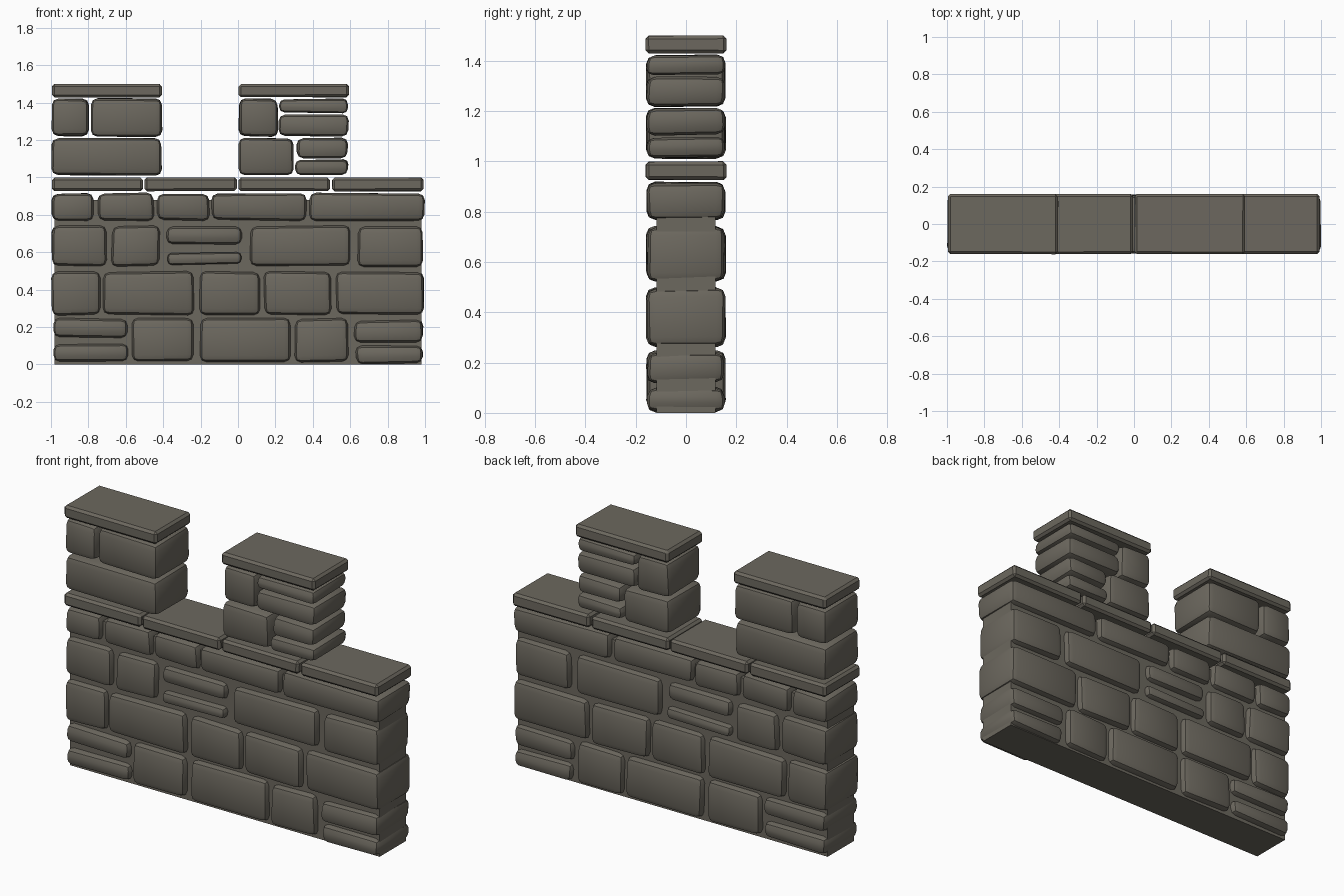
import bpy, bmesh, random
from mathutils import Vector

random.seed(4)
if "Cube" in bpy.data.objects:
    bpy.data.objects.remove(bpy.data.objects["Cube"], do_unlink=True)

# One warm grey stone colour
COLOUR = (0.15, 0.138, 0.113, 1)
stone_mat = bpy.data.materials.new("warm grey stone")
stone_mat.use_nodes = True
stone_mat.diffuse_color = COLOUR
stone_mat.node_tree.nodes["Principled BSDF"].inputs["Base Color"].default_value = COLOUR


def block(name, x_range, z_range, depth, chamfer, segments=1, wobble=0.0):
    """Box through the wall with chamfered edges and slightly uneven corners."""
    low = Vector((x_range[0], -depth, z_range[0]))
    high = Vector((x_range[1], depth, z_range[1]))
    middle, size = (low + high) / 2, high - low
    bm = bmesh.new()
    bmesh.ops.create_cube(bm, size=1)
    for v in bm.verts:
        uneven = Vector([1 - random.uniform(0, wobble) / s for s in size])
        v.co = middle + v.co * size * uneven
    if chamfer:
        bmesh.ops.bevel(bm, geom=bm.edges[:], offset=min(chamfer, size.z * 0.32),
                        segments=segments, profile=0.5, affect='EDGES', clamp_overlap=True)
    bmesh.ops.recalc_face_normals(bm, faces=bm.faces)
    mesh = bpy.data.meshes.new(name)
    bm.to_mesh(mesh)
    bm.free()
    mesh.materials.append(stone_mat)
    obj = bpy.data.objects.new(name, mesh)
    bpy.context.collection.objects.link(obj)
    bpy.ops.object.select_all(action='DESELECT')
    obj.select_set(True)
    bpy.context.view_layer.objects.active = obj
    if chamfer:
        bpy.ops.object.shade_smooth_by_angle(angle=0.6)
    return obj


def course(name, z_range, spans):
    """A row of rough stones sharing one height."""
    for i, span in enumerate(spans, 1):
        block(f"{name}_stone_{i}", span, z_range, 0.16, 0.034, 2, 0.02)


def slabs(name, z_range, spans):
    """A row of neat cap slabs."""
    for i, span in enumerate(spans, 1):
        block(f"{name}_{i}", span, z_range, 0.162, 0.013, 1, 0.005)


# Mortar core behind the stones
block("mortar_core", (-0.98, 0.98), (0, 0.88), 0.118, 0)

# Wall courses, bottom to top
course("bottom_course", (0.01, 0.25), [(-0.575, -0.23), (-0.205, 0.285), (0.3, 0.595)])
course("bottom_left_upper", (0.14, 0.25), [(-0.99, -0.585)])
course("bottom_left_lower", (0.015, 0.115), [(-0.99, -0.585)])
course("bottom_right_upper", (0.115, 0.24), [(0.615, 0.995)])
course("bottom_right_lower", (0, 0.105), [(0.625, 0.995)])
course("second_course", (0.26, 0.5), [(-1, -0.735), (-0.725, -0.23), (-0.21, 0.125),
                                      (0.135, 0.505), (0.52, 1)])
course("third_course", (0.52, 0.745), [(-1, -0.695), (-0.68, -0.415), (0.06, 0.605), (0.635, 0.995)])
course("third_upper_sliver", (0.635, 0.745), [(-0.385, 0.025)])
course("third_lower_sliver", (0.53, 0.6), [(-0.385, 0.025)])
course("top_course", (0.765, 0.92), [(-1, -0.765), (-0.755, -0.445), (-0.435, -0.15),
                                     (-0.145, 0.37), (0.38, 1)])
slabs("wall_cap", (0.925, 1), [(-0.995, -0.508), (-0.5, -0.005), (0.002, 0.492), (0.503, 0.993)])

# Right merlon of solid blocks
course("right_merlon_lower", (1.007, 1.215), [(-1, -0.405)])
course("right_merlon_upper", (1.215, 1.425), [(-1, -0.793), (-0.79, -0.398)])
slabs("right_merlon_cap", (1.427, 1.5), [(-0.995, -0.405)])

# Left merlon with stacked thin stones
course("left_merlon_lower", (1.007, 1.215), [(0, 0.305)])
course("left_merlon_upper", (1.215, 1.425), [(0, 0.217)])
course("left_merlon_thin_low", (1.01, 1.1), [(0.3, 0.595)])
course("left_merlon_thin_mid", (1.1, 1.215), [(0.31, 0.59)])
course("left_merlon_thin_high", (1.215, 1.34), [(0.215, 0.595)])
course("left_merlon_thin_top", (1.34, 1.425), [(0.215, 0.59)])
slabs("left_merlon_cap", (1.427, 1.5), [(0.002, 0.595)])
